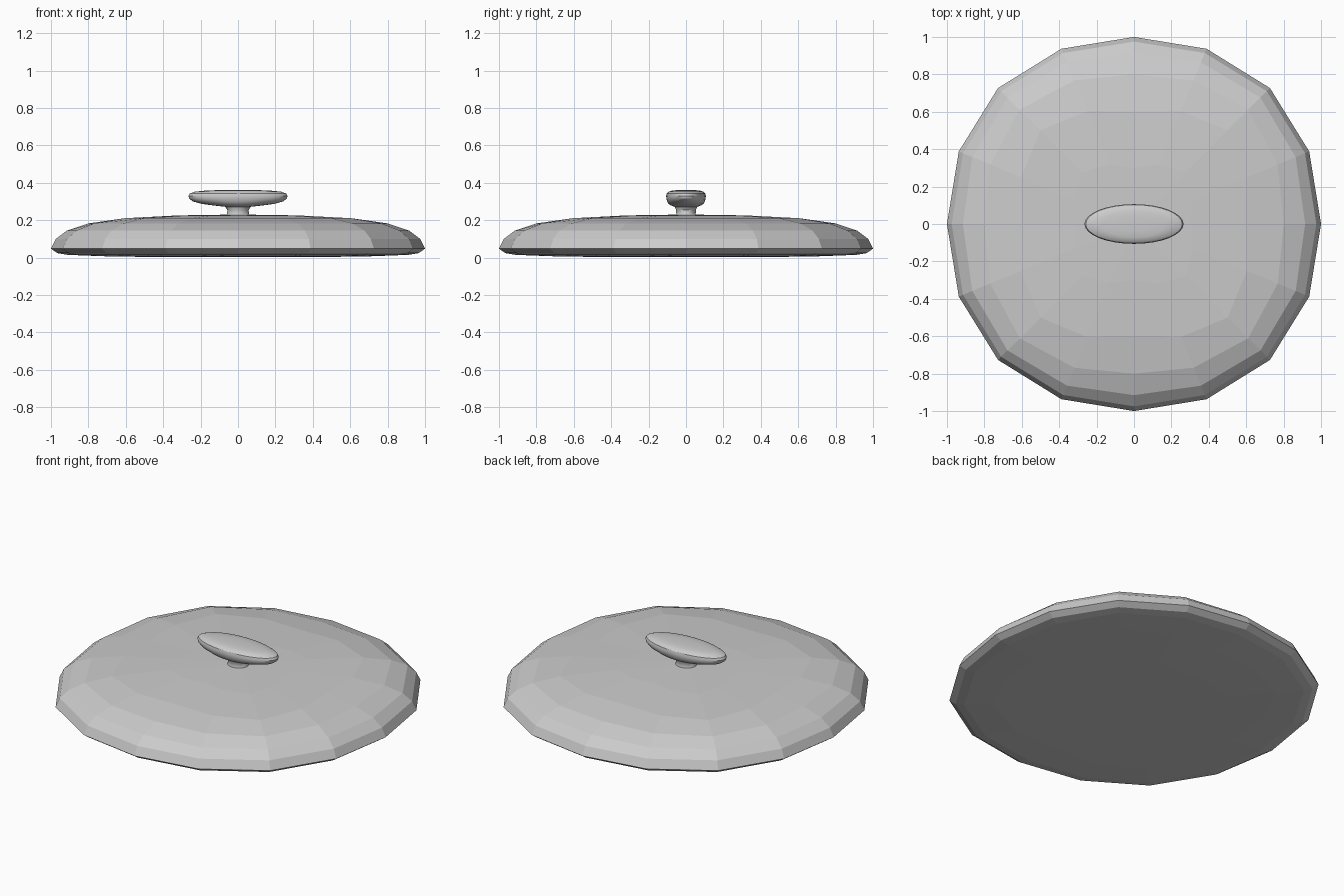
import bpy, bmesh
from math import sin, cos, tau

if "Cube" in bpy.data.objects:
    bpy.data.objects.remove(bpy.data.objects["Cube"])


def loft(name, rings, sides):
    """Skin a stack of (half_x, half_y, z, corner_fullness) rings, capped with fans."""
    bm = bmesh.new()
    loops = []
    for rx, ry, z, full in rings:
        loop = []
        for i in range(sides):
            a = tau * i / sides
            k = 1 + (full - 1) * sin(2 * a) ** 2
            loop.append(bm.verts.new((rx * k * cos(a), ry * k * sin(a), z)))
        loops.append(loop)
    for low, high in zip(loops, loops[1:]):
        for i in range(sides):
            j = (i + 1) % sides
            bm.faces.new((low[i], low[j], high[j], high[i]))
    bm.faces.new(loops[0][::-1])
    bm.faces.new(loops[-1])
    bmesh.ops.recalc_face_normals(bm, faces=bm.faces)
    mesh = bpy.data.meshes.new(name)
    bm.to_mesh(mesh)
    bm.free()
    ob = bpy.data.objects.new(name, mesh)
    bpy.context.collection.objects.link(ob)
    return ob


# Faceted lid: flat underside, widest low down, rounded shoulder, shallow dome
lid_profile = [(0.40, 0.003, 1.25), (0.70, 0.007, 1.13), (0.91, 0.015, 1.04),
               (0.965, 0.024, 1.03), (1.0, 0.048, 1.028), (0.975, 0.10, 1.03),
               (0.915, 0.145, 1.045), (0.80, 0.183, 1.08), (0.60, 0.211, 1.18),
               (0.30, 0.226, 1.3), (0.06, 0.23, 1.0)]
loft("lid", [(r, r, z, c) for r, z, c in lid_profile], 16)

# Smooth oval grip flaring out of a short round stem
handle_profile = [(0.07, 0.06, 0.215), (0.058, 0.052, 0.235), (0.057, 0.053, 0.255),
                  (0.068, 0.060, 0.272), (0.13, 0.080, 0.279), (0.19, 0.093, 0.287),
                  (0.24, 0.100, 0.30), (0.26, 0.105, 0.315), (0.265, 0.106, 0.33),
                  (0.258, 0.103, 0.343), (0.23, 0.093, 0.353), (0.17, 0.072, 0.359),
                  (0.08, 0.04, 0.362)]
handle = loft("handle", [(x, y, z, 1.0) for x, y, z in handle_profile], 32)
bpy.context.view_layer.objects.active = handle
handle.select_set(True)
bpy.ops.object.shade_smooth_by_angle()
